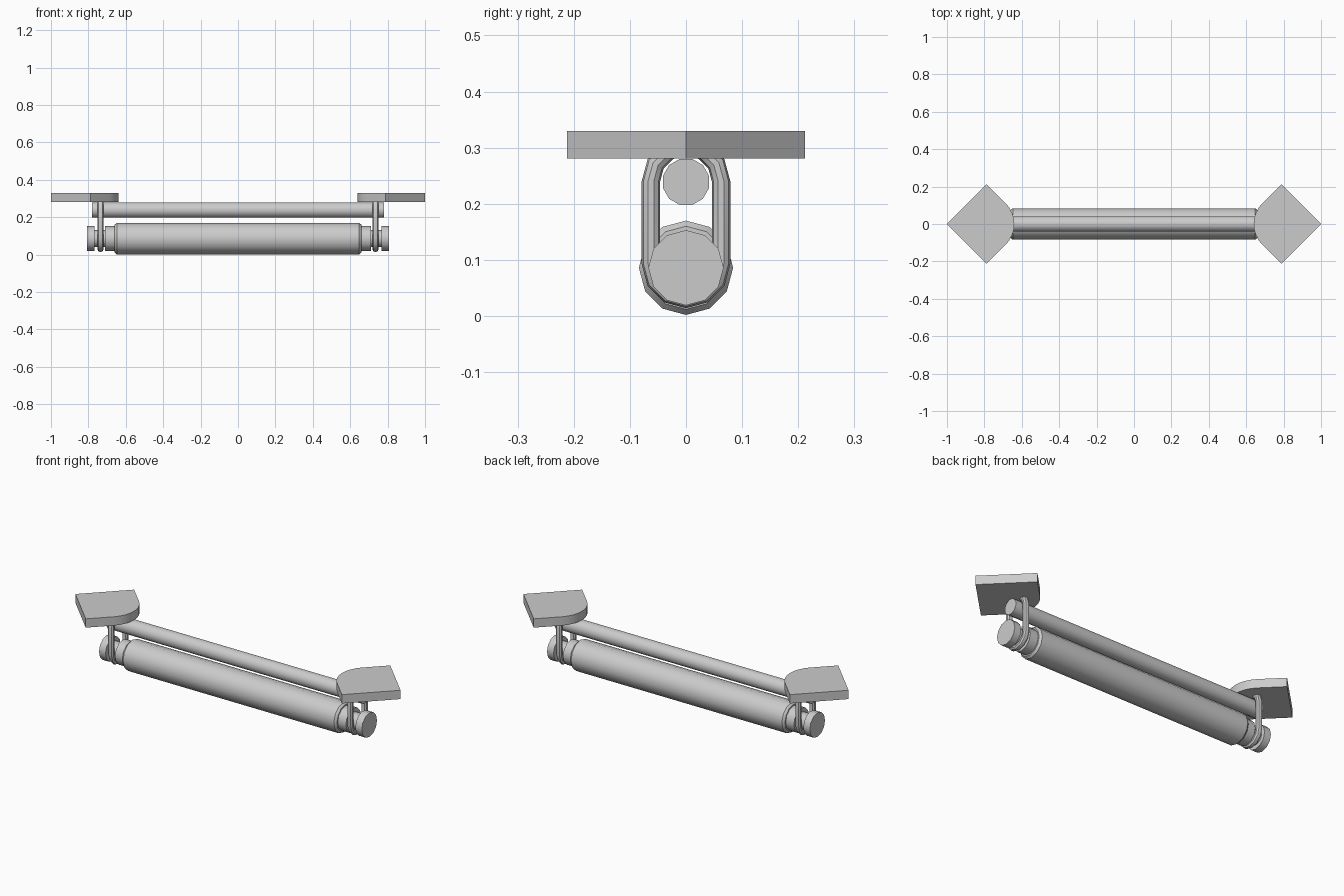
import bpy, bmesh
from math import sin, cos, pi, sqrt, radians

if "Cube" in bpy.data.objects:
    bpy.data.objects.remove(bpy.data.objects["Cube"])


def finish(name, bm, smooth=True):
    bmesh.ops.recalc_face_normals(bm, faces=bm.faces)
    me = bpy.data.meshes.new(name)
    bm.to_mesh(me)
    bm.free()
    ob = bpy.data.objects.new(name, me)
    bpy.context.collection.objects.link(ob)
    if smooth:
        bpy.ops.object.select_all(action='DESELECT')
        ob.select_set(True)
        bpy.context.view_layer.objects.active = ob
        bpy.ops.object.shade_smooth_by_angle(angle=radians(35))
    return ob


def bridge(bm, a, b):
    n = len(a)
    for i in range(n):
        bm.faces.new((a[i], a[(i + 1) % n], b[(i + 1) % n], b[i]))


def lathe_x(name, profile, zc, sides=12, phase=0.0):
    """Turn (x, radius) pairs around a lengthwise axis at height zc."""
    bm = bmesh.new()
    rings = []
    for x, r in profile:
        angles = [phase + 2 * pi * i / sides for i in range(sides)]
        rings.append([bm.verts.new((x, r * cos(a), zc + r * sin(a))) for a in angles])
    for a, b in zip(rings, rings[1:]):
        bridge(bm, a, b)
    bm.faces.new(rings[0])
    bm.faces.new(rings[-1])
    return finish(name, bm)


def strap(name, x, r=0.0625, tube=0.0165, low=0.093, high=0.24, steps=6, sides=10):
    """Closed stadium-shaped loop in the yz plane."""
    bm = bmesh.new()
    rings = []
    for zc, start in ((high, 0), (low, pi)):
        for i in range(steps + 1):
            a = start + pi * i / steps
            ring = []
            for j in range(sides):
                t = 2 * pi * j / sides
                d = r + tube * cos(t)
                ring.append(bm.verts.new((x + tube * sin(t), d * cos(a), zc + d * sin(a))))
            rings.append(ring)
    for i, ring in enumerate(rings):
        bridge(bm, ring, rings[(i + 1) % len(rings)])
    return finish(name, bm)


def plate(name, s, z0=0.281, z1=0.33, h=0.2125, rad=0.157):
    """Square plate set on its corner, with the inward corner rounded."""
    cx = 1.0 - h
    ax = cx - h + rad * sqrt(2)
    outline = [(cx, -h), (1.0, 0), (cx, h)]
    for i in range(9):
        a = radians(135 + 90 * i / 8)
        outline.append((ax + rad * cos(a), rad * sin(a)))
    bm = bmesh.new()
    lo, hi = ([bm.verts.new((s * x, y, z)) for x, y in outline] for z in (z0, z1))
    bridge(bm, lo, hi)
    bm.faces.new(lo)
    bm.faces.new(hi)
    return finish(name, bm)


# Grooved lower roller with chamfered body and end collars
half = [(0.64, 0.083), (0.66, 0.069), (0.66, 0.067), (0.71, 0.067),
        (0.71, 0.045), (0.768, 0.045), (0.768, 0.067), (0.808, 0.067)]
half[0:3] = [(0.648, 0.084), (0.66, 0.074), (0.66, 0.067)]
lathe_x("roller", [(-x, r) for x, r in reversed(half)] + half, 0.086)

# Upper carrying rod
lathe_x("upper_rod", [(-0.78, 0.0425), (0.78, 0.0425)], 0.239, 12, pi / 12)

# Hanging loops and mounting plates at both ends
for side, s in (("left", -1), ("right", 1)):
    strap(side + "_hanging_loop", s * 0.735)
    plate(side + "_mounting_plate", s)
